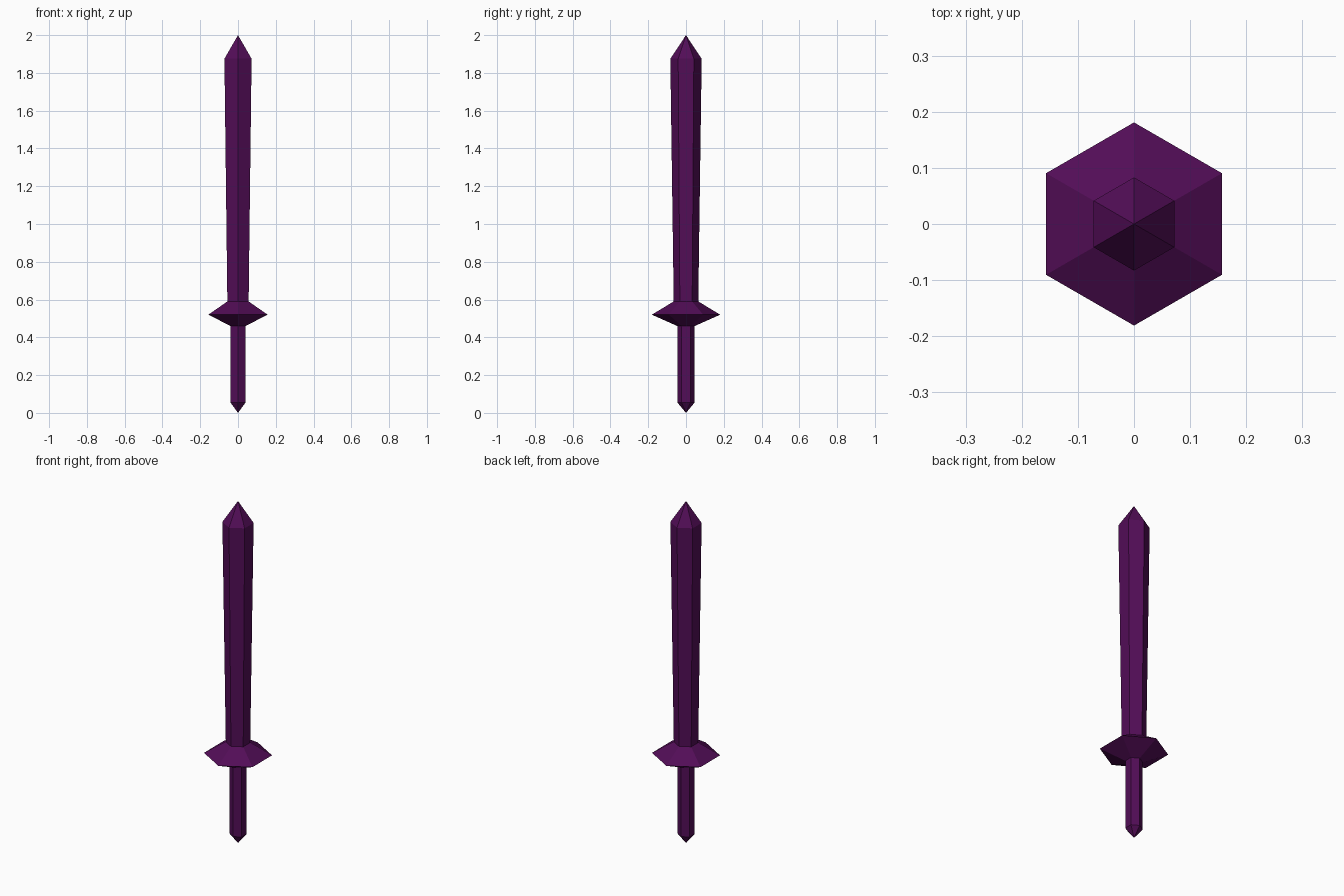
import bpy, bmesh, math

if "Cube" in bpy.data.objects:
    bpy.data.objects.remove(bpy.data.objects["Cube"])

purple = bpy.data.materials.new("dark purple")
purple.diffuse_color = (0.085, 0.004, 0.095, 1)
purple.use_nodes = True
purple.node_tree.nodes["Principled BSDF"].inputs["Base Color"].default_value = purple.diffuse_color


def hex_lathe(name, profile):
    """Six-sided flat-faced body from (radius, height) pairs; radius 0 makes a point."""
    bm = bmesh.new()
    rings = []
    for r, z in profile:
        if r == 0:
            rings.append([bm.verts.new((0, 0, z))] * 6)
        else:
            angles = [math.radians(90 + 60 * i) for i in range(6)]
            rings.append([bm.verts.new((r * math.cos(a), r * math.sin(a), z)) for a in angles])
    for low, high in zip(rings, rings[1:]):
        for i in range(6):
            j = (i + 1) % 6
            corners = [low[i], low[j], high[j], high[i]]
            bm.faces.new(list(dict.fromkeys(corners)))
    mesh = bpy.data.meshes.new(name)
    bm.to_mesh(mesh)
    bm.free()
    mesh.materials.append(purple)
    obj = bpy.data.objects.new(name, mesh)
    bpy.context.collection.objects.link(obj)
    return obj


# Grip with pointed pommel
hex_lathe("grip", [(0, 0), (0.046, 0.055), (0.046, 0.46)])
# Flared crystal-like guard
hex_lathe("guard", [(0.046, 0.46), (0.181, 0.52), (0.065, 0.59)])
# Blade widening upward to a pointed tip
hex_lathe("blade", [(0.065, 0.59), (0.083, 1.875), (0, 2.0)])
